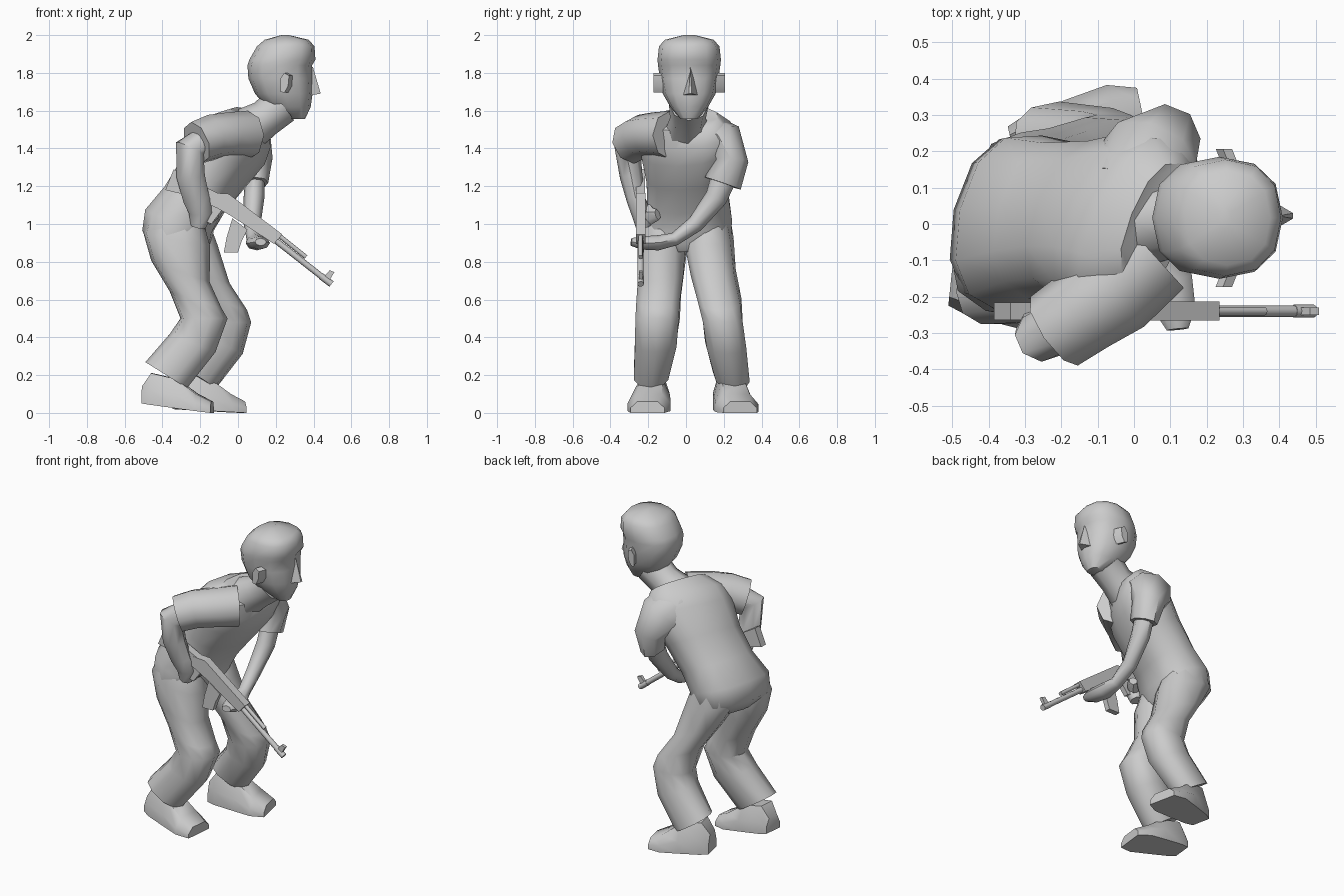
import bpy, bmesh
from math import sin, cos, pi, radians
from mathutils import Vector as V


def finish(name, bm, angle=35):
    bmesh.ops.recalc_face_normals(bm, faces=bm.faces)
    me = bpy.data.meshes.new(name)
    bm.to_mesh(me)
    bm.free()
    ob = bpy.data.objects.new(name, me)
    bpy.context.collection.objects.link(ob)
    bpy.ops.object.select_all(action='DESELECT')
    ob.select_set(True)
    bpy.context.view_layer.objects.active = ob
    bpy.ops.object.shade_smooth_by_angle(angle=radians(angle))
    return ob


def loft(name, rings, angle=35):
    bm = bmesh.new()
    loops = [[bm.verts.new(p) for p in r] for r in rings]
    n = len(loops[0])
    for a, b in zip(loops, loops[1:]):
        for i in range(n):
            bm.faces.new((a[i], a[(i + 1) % n], b[(i + 1) % n], b[i]))
    bm.faces.new(loops[0])
    bm.faces.new(loops[-1])
    return finish(name, bm, angle)


def oval(c, u, v, a, b, n, p=1.0):
    def s(t):
        return (abs(t) ** p) * (1 if t >= 0 else -1)
    return [V(c) + u * a * s(cos(2 * pi * i / n)) + v * b * s(sin(2 * pi * i / n))
            for i in range(n)]


def body(name, rows, n=10, p=0.85, angle=50):
    # rows: x, y, z, half depth, half width, forward pitch, yaw
    rings = []
    for x, y, z, a, b, pitch, yaw in rows:
        t, w = radians(pitch), radians(yaw)
        fwd = V((cos(w) * cos(t), -sin(w) * cos(t), -sin(t)))
        rings.append(oval((x, y, z), fwd, V((sin(w), cos(w), 0)), a, b, n, p))
    return loft(name, rings, angle)


def tube(name, rows, ref=(1, 0, 0), n=8, angle=50):
    # rows: x, y, z, radius along ref, radius across it
    pts = [V(r[:3]) for r in rows]
    rings = []
    for i, r in enumerate(rows):
        t = (pts[min(i + 1, len(pts) - 1)] - pts[max(i - 1, 0)]).normalized()
        v = t.cross(V(ref)).normalized()
        rings.append(oval(pts[i], v.cross(t), v, r[3], r[4], n))
    return loft(name, rings, angle)


def plate(name, profile, y, half):
    return loft(name, [[V((x, y + s * half, z)) for x, z in profile] for s in (-1, 1)], 20)


# torso leaning forward, with the right shoulder drawn back
body("torso", [
    (-.31, .00, .87, .13, .17, 8, 13), (-.325, .00, .93, .18, .245, 12, 13),
    (-.31, .00, 1.02, .185, .25, 20, 13), (-.23, .01, 1.13, .165, .225, 28, 16),
    (-.13, .01, 1.27, .17, .23, 32, 22), (-.04, .01, 1.41, .18, .265, 36, 27),
    (.01, .00, 1.49, .155, .26, 38, 27), (.065, .00, 1.555, .10, .18, 40, 22)], n=12)
tube("neck", [(.05, .01, 1.50, .12, .12), (.145, .01, 1.56, .095, .10),
              (.23, .015, 1.63, .105, .105)], ref=(0, 1, 0))

# head rows: back x, front x, height, half width
head = [(.27, .355, 1.555, .045), (.15, .385, 1.62, .10), (.09, .395, 1.69, .14),
        (.055, .393, 1.77, .155), (.05, .392, 1.84, .165), (.06, .41, 1.87, .168),
        (.10, .405, 1.94, .16), (.14, .375, 1.975, .13), (.23, .27, 2.0, .03)]
body("head", [((a + b) / 2, .017, z, (b - a) / 2, w, 0, 0) for a, b, z, w in head],
     n=12, p=.85)
loft("nose", [[V((.38, .022, 1.83)), V((.37, -.025, 1.68)), V((.37, .07, 1.68))],
              [V((.397, .022, 1.83)), V((.438, .015, 1.69)), V((.438, .03, 1.69))]], 60)
for side in (-1, 1):
    y = .017 + side * .14
    ear = [(.245, 1.70), (.265, 1.695), (.285, 1.73), (.29, 1.785), (.265, 1.80), (.245, 1.77)]
    loft("ear", [[V((x, y, z)) for x, z in ear],
                 [V((x - .02, y + side * .05, z)) for x, z in ear]], 30)

# trouser legs
body("right_leg", [
    (-.32, -.11, 1.03, .15, .11, 15, 10), (-.325, -.12, .92, .183, .135, 12, 8),
    (-.305, -.13, .75, .165, .125, 20, 4), (-.225, -.145, .60, .145, .12, 18, 4),
    (-.18, -.15, .50, .125, .12, 0, 4), (-.24, -.16, .37, .13, .115, 22, 0),
    (-.38, -.185, .20, .13, .095, 32, 0)])
body("left_leg", [
    (-.28, .12, 1.03, .14, .11, 15, 10), (-.27, .12, .92, .165, .13, 10, 8),
    (-.19, .145, .74, .155, .12, 20, 4), (-.09, .18, .59, .145, .115, 18, 4),
    (-.055, .195, .48, .125, .11, 0, 0), (-.09, .21, .36, .125, .11, 22, -6),
    (-.225, .24, .19, .125, .095, 32, -12)])


# shoes: sections from heel to toe
def shoe(name, x, y, yaw, heel):
    d = V((cos(radians(yaw)), sin(radians(yaw)), 0))
    s = V((-d.y, d.x, 0))
    rings = []
    for t, w, low, top in [(0, .06, heel, .14), (.05, .08, heel * .85, .21),
                           (.18, .10, heel * .5, .18), (.29, .115, heel * .2, .10),
                           (.37, .09, 0, .06)]:
        c = V((x, y, 0)) + d * t
        mid = low + (top - low) * .45
        rings.append([c + s * w * k + V((0, 0, z)) for k, z in
                      [(-1, low), (1, low), (1, mid), (.6, top), (-.6, top), (-1, mid)]])
    loft(name, rings, 50)


shoe("right_shoe", -.505, -.165, -6, .05)
shoe("left_shoe", -.335, .21, 12, .02)

# right sleeve and arm
tube("right_sleeve", [(.05, -.08, 1.47, .13, .13), (-.06, -.18, 1.47, .12, .135),
                      (-.14, -.24, 1.46, .12, .12), (-.22, -.295, 1.43, .115, .115)],
     ref=(0, 0, 1))
tube("right_arm", [(-.16, -.26, 1.45, .075, .075), (-.255, -.31, 1.40, .08, .07),
                   (-.25, -.29, 1.25, .075, .06), (-.22, -.265, 1.13, .07, .05),
                   (-.195, -.24, 1.06, .065, .05), (-.21, -.225, .985, .04, .04)])
tube("right_fingers", [(-.20, -.20, 1.07, .04, .03), (-.14, -.18, 1.04, .045, .035),
                       (-.12, -.15, 1.05, .03, .025)], ref=(0, 0, 1), n=6)

# left sleeve and arm reaching across to the rifle
tube("left_sleeve", [(.01, .10, 1.47, .14, .12), (.045, .20, 1.44, .135, .11),
                     (.085, .235, 1.33, .10, .095), (.09, .195, 1.215, .07, .10)])
tube("left_arm", [(.09, .21, 1.27, .05, .07), (.085, .16, 1.14, .055, .06),
                  (.075, .05, 1.00, .045, .045), (.085, -.06, .92, .04, .035),
                  (.10, -.15, .90, .06, .04), (.115, -.24, .90, .055, .035),
                  (.12, -.29, .905, .03, .02)])

# rifle
GY = -.24
plate("rifle_stock", [(-.34, 1.29), (-.385, 1.18), (-.28, 1.155), (-.10, 1.08),
                      (-.10, 1.16), (-.22, 1.22)], GY, .024)
plate("rifle_receiver", [(-.13, 1.165), (-.05, 1.16), (.235, .945), (.19, .895),
                         (-.04, 1.045), (-.14, 1.10)], GY, .026)
plate("rifle_magazine", [(-.03, 1.03), (.05, .97), (.02, .91), (.0, .85), (-.075, .85),
                         (-.06, .93)], GY, .017)
plate("rifle_grip", [(-.13, 1.11), (-.08, 1.08), (-.14, 1.0), (-.19, 1.02)], GY, .016)
for part, a, b, r in [("rifle_barrel", (.19, .92), (.49, .685), .016),
                      ("rifle_gas_tube", (.21, .945), (.36, .825), .012),
                      ("rifle_muzzle", (.44, .724), (.495, .682), .018)]:
    tube(part, [(a[0], GY, a[1], r, r), (b[0], GY, b[1], r, r)], ref=(0, 1, 0), n=8)
plate("rifle_front_sight", [(.45, .715), (.485, .755), (.51, .745), (.48, .695)], GY, .01)
